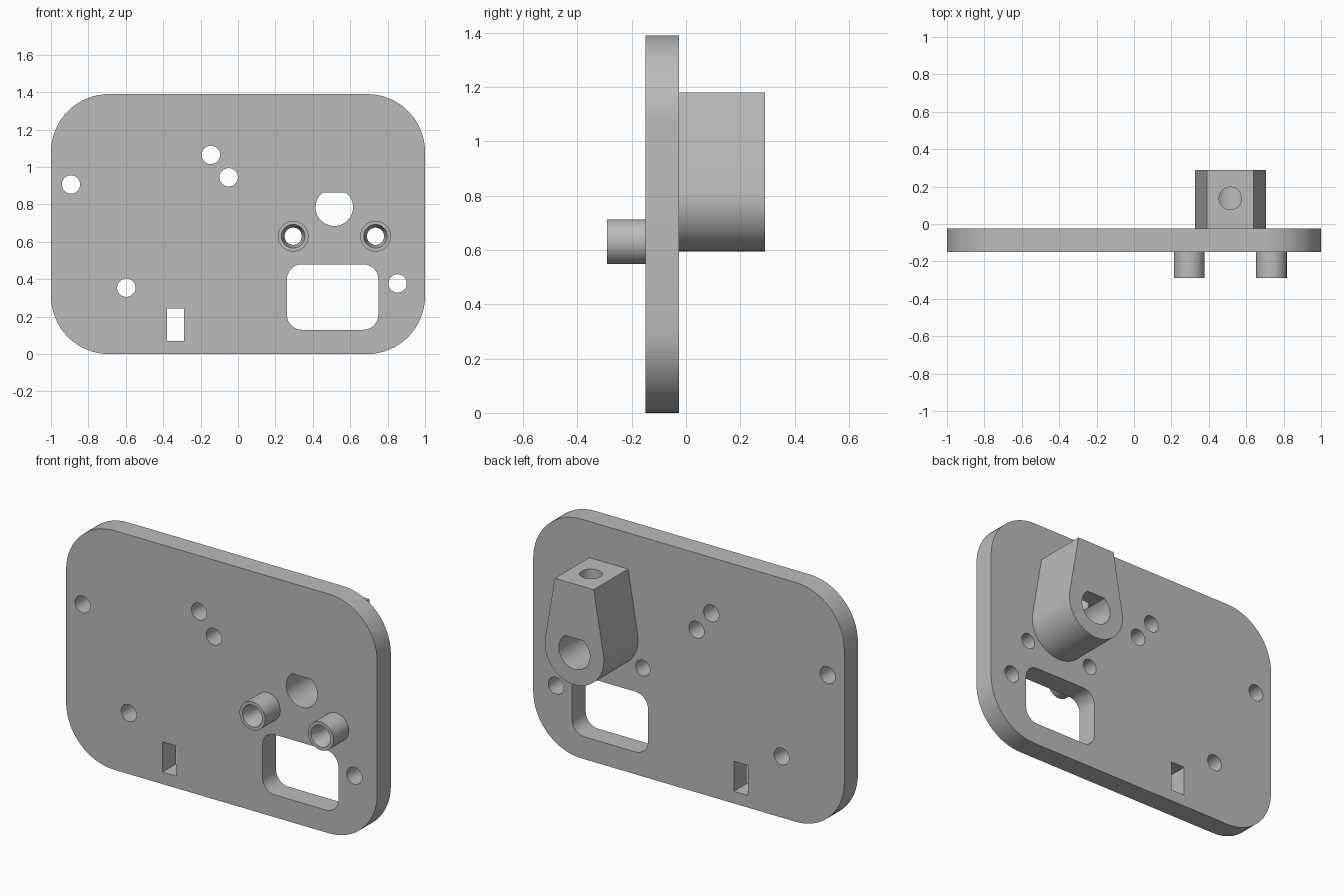
import bpy
import bmesh
from math import sin, cos, pi, atan2, acos, hypot, radians
from mathutils import Vector, Matrix

cube = bpy.data.objects.get("Cube")
if cube:
    bpy.data.objects.remove(cube, do_unlink=True)

grey = bpy.data.materials.new("plain grey")
grey.use_nodes = True
COLOUR = (0.5, 0.5, 0.5, 1)
grey.diffuse_color = COLOUR
grey.node_tree.nodes["Principled BSDF"].inputs["Base Color"].default_value = COLOUR

BACK, FRONT = -0.025, -0.15          # faces of the plate
PIVOT = (0.515, 0.785)               # axis of the lever


def arc(cx, cz, r, start, end, steps):
    return [(cx + r * cos(a), cz + r * sin(a))
            for a in (start + (end - start) * i / steps for i in range(steps + 1))]


def circle(cx, cz, r, steps=48):
    return arc(cx, cz, r, 0, 2 * pi, steps)[:-1]


def rounded_rect(x0, x1, z0, z1, r, steps=16):
    corners = ((x1 - r, z1 - r), (x0 + r, z1 - r), (x0 + r, z0 + r), (x1 - r, z0 + r))
    pts = []
    for i, (cx, cz) in enumerate(corners):
        pts += arc(cx, cz, r, i * pi / 2, (i + 1) * pi / 2, steps)
    return pts


def make_object(name, bm):
    bmesh.ops.recalc_face_normals(bm, faces=bm.faces)
    mesh = bpy.data.meshes.new(name)
    bm.to_mesh(mesh)
    bm.free()
    mesh.materials.append(grey)
    obj = bpy.data.objects.new(name, mesh)
    bpy.context.collection.objects.link(obj)
    return obj


def prism(name, pts, y0, y1):
    """Extrude an x-z outline along y."""
    bm = bmesh.new()
    face = bm.faces.new([bm.verts.new((x, y0, z)) for x, z in pts])
    out = bmesh.ops.extrude_face_region(bm, geom=[face])
    verts = [v for v in out["geom"] if isinstance(v, bmesh.types.BMVert)]
    bmesh.ops.translate(bm, verts=verts, vec=(0, y1 - y0, 0))
    return make_object(name, bm)


def activate(obj):
    bpy.ops.object.select_all(action='DESELECT')
    obj.select_set(True)
    bpy.context.view_layer.objects.active = obj


def cut(obj, cutters):
    activate(obj)
    for cutter in cutters:
        mod = obj.modifiers.new("cut", 'BOOLEAN')
        mod.operation, mod.solver, mod.object = 'DIFFERENCE', 'EXACT', cutter
        bpy.ops.object.modifier_apply(modifier=mod.name)
        bpy.data.objects.remove(cutter, do_unlink=True)


def smooth(obj):
    activate(obj)
    bpy.ops.object.shade_smooth_by_angle(angle=radians(25))


def pivot_cutter():
    # Round bore with a flat across its top
    flat = acos(0.8)
    return prism("pivot_cutter", arc(*PIVOT, 0.1, pi / 2 + flat, 2.5 * pi - flat, 48), -0.5, 0.5)


# Plate with its openings
plate = prism("mounting_plate", rounded_rect(-1, 1, 0, 1.39, 0.31), FRONT, BACK)
BOSSES = ((0.295, 0.63), (0.735, 0.63))
holes = [(-0.893, 0.907), (-0.145, 1.065), (-0.05, 0.945), (-0.597, 0.355), (0.853, 0.378)]
outlines = [circle(x, z, 0.049) for x, z in holes]
outlines += [circle(x, z, 0.046) for x, z in BOSSES]
outlines.append(rounded_rect(0.262, 0.75, 0.13, 0.48, 0.08))
outlines.append([(-0.38, 0.07), (-0.29, 0.07), (-0.29, 0.245), (-0.38, 0.245)])
cut(plate, [prism("hole_cutter", o, -0.5, 0.5) for o in outlines] + [pivot_cutter()])
smooth(plate)

# Lever block: straight sides running tangent into a round lower end
R, HALF, TOP = 0.19, 0.125, 1.18
rise = TOP - PIVOT[1]
tangent = atan2(rise, HALF) - acos(R / hypot(rise, HALF))
outline = arc(*PIVOT, R, pi - tangent, 2 * pi + tangent, 48)
outline += [(PIVOT[0] + HALF, TOP), (PIVOT[0] - HALF, TOP)]
lever = prism("lever_block", outline, BACK, 0.29)
bm = bmesh.new()
bmesh.ops.create_cone(bm, cap_ends=True, segments=48, radius1=0.06, radius2=0.06, depth=0.5,
                      matrix=Matrix.Translation((PIVOT[0], 0.137, PIVOT[1] + 0.25)))
cut(lever, [pivot_cutter(), make_object("screw_cutter", bm)])
smooth(lever)

# Hollow bosses with a countersunk mouth
for side, (x, z) in zip(("right", "left"), BOSSES):
    profile = [(0.046, FRONT), (0.082, FRONT), (0.082, -0.29), (0.063, -0.29), (0.046, -0.22)]
    bm = bmesh.new()
    verts = [bm.verts.new((x + r, y, z)) for r, y in profile]
    edges = [bm.edges.new((verts[i - 1], verts[i])) for i in range(len(verts))]
    bmesh.ops.spin(bm, geom=verts + edges, cent=Vector((x, 0, z)), axis=(0, 1, 0),
                   angle=2 * pi, steps=48)
    bmesh.ops.remove_doubles(bm, verts=bm.verts, dist=0.0001)
    boss = make_object("boss_" + side, bm)
    smooth(boss)
